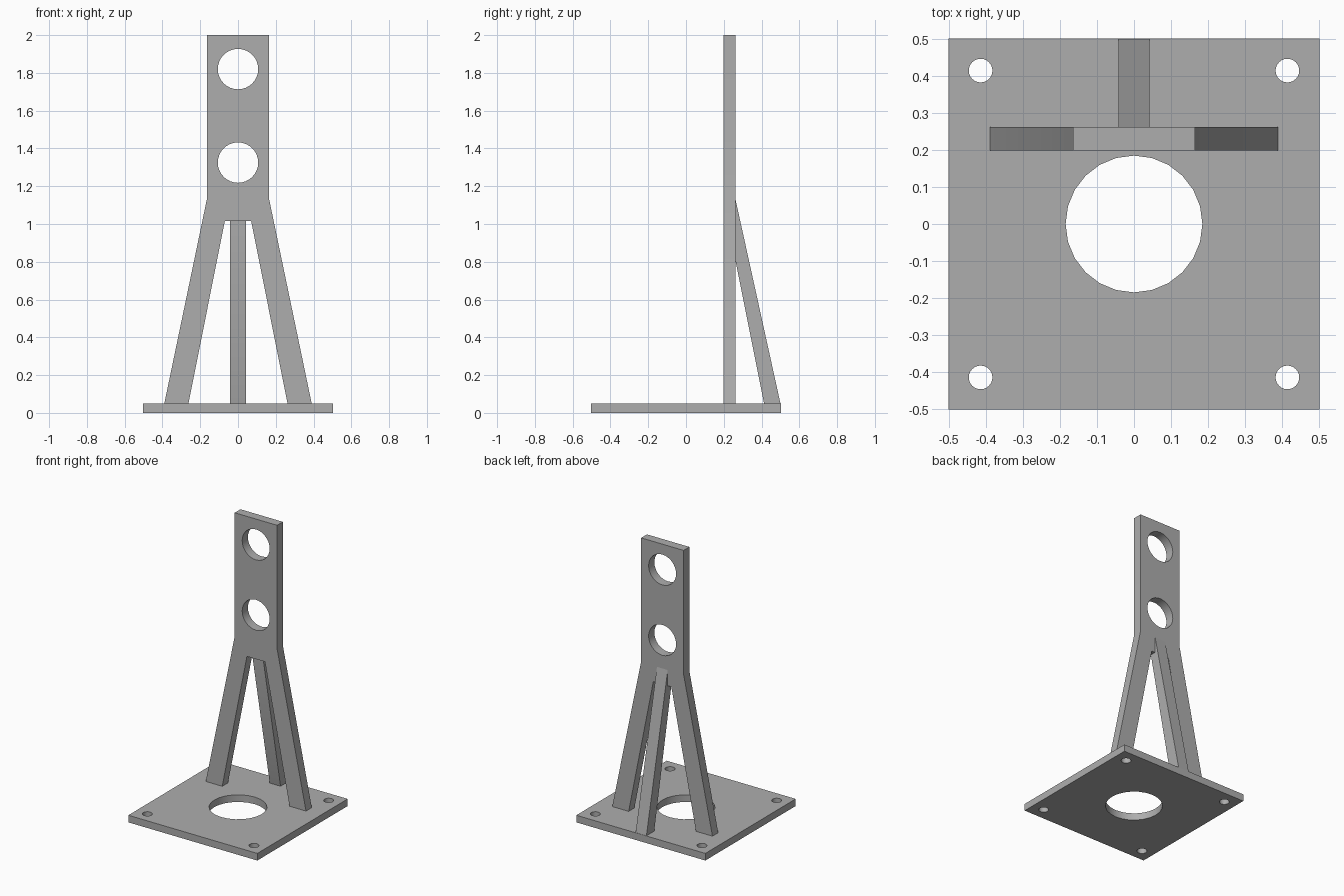
import bpy, bmesh, math
from mathutils import Matrix

if "Cube" in bpy.data.objects:
    bpy.data.objects.remove(bpy.data.objects["Cube"], do_unlink=True)

grey = bpy.data.materials.new("plain grey")
grey.use_nodes = True
grey.diffuse_color = (0.42, 0.42, 0.42, 1)
grey.node_tree.nodes["Principled BSDF"].inputs["Base Color"].default_value = (0.42, 0.42, 0.42, 1)

# Local plate axes mapped to the model: upright lies in xz, strut in yz
FLAT = Matrix.Identity(4)
FRONT = Matrix(((1, 0, 0, 0), (0, 0, -1, 0), (0, 1, 0, 0), (0, 0, 0, 1)))
SIDE = Matrix(((0, 0, 1, 0), (1, 0, 0, 0), (0, 1, 0, 0), (0, 0, 0, 1)))


def circle(cx, cy, r, n):
    return [(cx + r * math.cos(math.tau * i / n), cy + r * math.sin(math.tau * i / n))
            for i in range(n)]


def plate(name, outline, holes, thickness, turn, location):
    """Extrude a filled outline with holes, centred on its own plane."""
    curve = bpy.data.curves.new(name + "_profile", "CURVE")
    curve.dimensions = "2D"
    curve.fill_mode = "BOTH"
    curve.extrude = thickness / 2
    for loop in [outline] + holes:
        spline = curve.splines.new("POLY")
        spline.points.add(len(loop) - 1)
        for point, (u, v) in zip(spline.points, loop):
            point.co = (u, v, 0, 1)
        spline.use_cyclic_u = True
    temp = bpy.data.objects.new(name + "_profile", curve)
    bpy.context.collection.objects.link(temp)
    bpy.context.view_layer.update()
    mesh = bpy.data.meshes.new_from_object(
        temp.evaluated_get(bpy.context.evaluated_depsgraph_get()))
    bpy.data.objects.remove(temp, do_unlink=True)
    bpy.data.curves.remove(curve)

    bm = bmesh.new()
    bm.from_mesh(mesh)
    bmesh.ops.remove_doubles(bm, verts=bm.verts, dist=1e-5)
    bmesh.ops.transform(bm, matrix=Matrix.Translation(location) @ turn, verts=bm.verts)
    bmesh.ops.recalc_face_normals(bm, faces=bm.faces)
    bm.to_mesh(mesh)
    bm.free()
    mesh.name = name
    mesh.materials.clear()
    mesh.materials.append(grey)
    obj = bpy.data.objects.new(name, mesh)
    bpy.context.collection.objects.link(obj)
    bpy.ops.object.select_all(action="DESELECT")
    obj.select_set(True)
    bpy.context.view_layer.objects.active = obj
    bpy.ops.object.shade_smooth_by_angle(angle=math.radians(30))
    return obj


# Square base with a large centre opening and four bolt holes
half = 0.502
corners = [(-1, -1), (1, -1), (1, 1), (-1, 1)]
plate("base_plate",
      [(half * x, half * y) for x, y in corners],
      [circle(0, 0, 0.185, 24)]
      + [circle(0.415 * x, 0.415 * y, 0.032, 24) for x, y in corners],
      0.05, FLAT, (0, 0, 0.025))

# Upright with two splayed legs and two round openings
right_half = [(0.07, 1.015), (0.262, 0.05), (0.39, 0.05), (0.165, 1.13), (0.165, 2)]
plate("upright",
      right_half + [(-x, z) for x, z in reversed(right_half)],
      [circle(0, z, 0.107, 32) for z in (1.82, 1.325)],
      0.064, FRONT, (0, 0.231, 0))

# Sloping rear strut, ending inside the upright
plate("rear_strut",
      [(0.413, 0.05), (0.5, 0.05), (0.262, 1.13), (0.25, 1.185), (0.22, 1.015)],
      [], 0.084, SIDE, (0, 0, 0))
